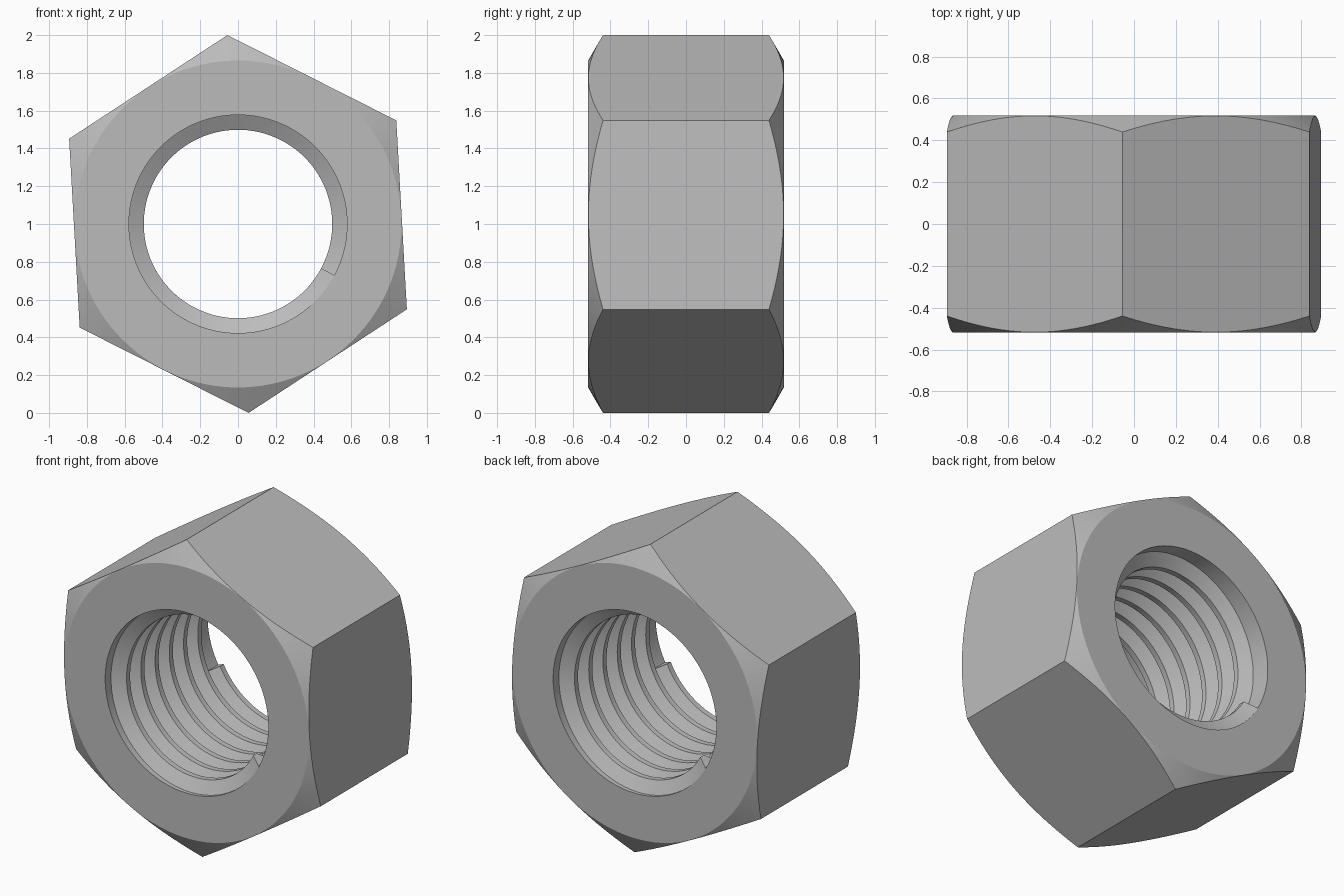
import bpy, bmesh, math
from math import sin, cos, tan, radians, pi

if "Cube" in bpy.data.objects:
    bpy.data.objects.remove(bpy.data.objects["Cube"])

R_HEX = 1.0016          # centre to hexagon corner
APOTHEM = R_HEX * cos(pi / 6)
HALF = 0.518            # half thickness along y
R_FACE = APOTHEM - 0.002
R_BORE, R_CREST = 0.5775, 0.499
PITCH, TURNS = 0.144, 6.34
TWIST = radians(93.2)   # angle of the top corner
CZ = 1.0                # axis height

steel = bpy.data.materials.new("steel grey")
steel.diffuse_color = (0.5, 0.5, 0.5, 1)
steel.use_nodes = True
steel.node_tree.nodes["Principled BSDF"].inputs["Base Color"].default_value = steel.diffuse_color


def finish(bm, name, angle):
    bmesh.ops.recalc_face_normals(bm, faces=bm.faces)
    mesh = bpy.data.meshes.new(name)
    bm.to_mesh(mesh)
    bm.free()
    ob = bpy.data.objects.new(name, mesh)
    bpy.context.collection.objects.link(ob)
    mesh.materials.append(steel)
    bpy.ops.object.select_all(action='DESELECT')
    ob.select_set(True)
    bpy.context.view_layer.objects.active = ob
    bpy.ops.object.shade_smooth_by_angle(angle=radians(angle))
    return ob


def polar(r, a, y):
    return (r * cos(a), y, CZ + r * sin(a))


# Nut body: hexagon with 30 degree conical chamfers and a round bore
SEG = 120
bm = bmesh.new()
rows = []
for i in range(SEG):
    a = 2 * pi * i / SEG
    rh = APOTHEM / cos(a % (pi / 3) - pi / 6)
    yh = HALF - (rh - R_FACE) * tan(pi / 6)
    profile = [(R_BORE, -HALF), (R_FACE, -HALF), (rh, -yh),
               (rh, yh), (R_FACE, HALF), (R_BORE, HALF)]
    rows.append([bm.verts.new(polar(r, a + TWIST, y)) for r, y in profile])
for i in range(SEG):
    p, q = rows[i], rows[(i + 1) % SEG]
    for k in range(6):
        m = (k + 1) % 6
        bm.faces.new((p[k], p[m], q[m], q[k]))
finish(bm, "nut_body", 25)

# Internal thread: right-handed trapezoid ridge swept along a helix
bm = bmesh.new()
base, crest = PITCH * 7 / 16, PITCH / 8
section = [(R_BORE + 0.001, -base), (R_CREST, -crest),
           (R_CREST, crest), (R_BORE + 0.001, base)]
steps = int(TURNS * 80)
rows = []
for i in range(steps + 1):
    t = TURNS * i / steps
    a = radians(-28) - 2 * pi * t
    y0 = PITCH * (t - TURNS / 2)
    rows.append([bm.verts.new(polar(r, a, y0 + y)) for r, y in section])
for p, q in zip(rows, rows[1:]):
    for k in range(3):
        bm.faces.new((p[k], p[k + 1], q[k + 1], q[k]))
bm.faces.new(rows[0])
bm.faces.new(rows[-1])
thread = finish(bm, "thread_ridge", 30)

# The open ridge must face the bore axis
mesh = thread.data
f = mesh.polygons[1]
if f.normal.x * f.center.x + f.normal.z * (f.center.z - CZ) > 0:
    mesh.flip_normals()
